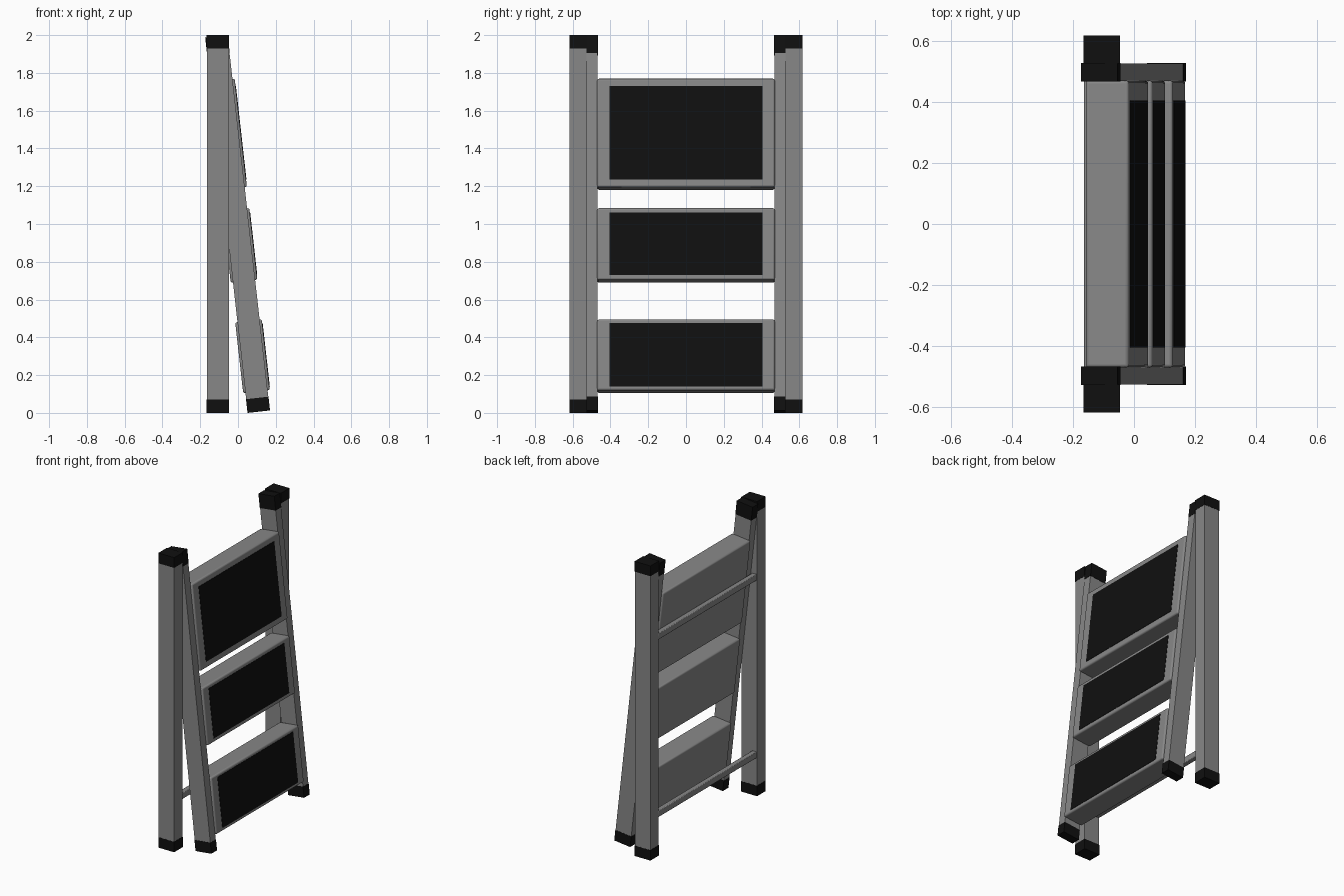
import bpy, math
from mathutils import Vector

if "Cube" in bpy.data.objects:
    bpy.data.objects.remove(bpy.data.objects["Cube"])


def material(name, v):
    m = bpy.data.materials.new(name)
    m.diffuse_color = (v, v, v, 1)
    m.use_nodes = True
    m.node_tree.nodes["Principled BSDF"].inputs["Base Color"].default_value = m.diffuse_color
    return m


dark = material("dark_rubber", 0.005)
grey = material("grey_metal", 0.245)

# Centre line of the slanted front frame
BOTTOM = Vector((0.110, 0, 0.0065))
TOP = Vector((-0.114, 0, 1.993))
AXIS = TOP - BOTTOM
LENGTH = AXIS.length
TILT = -math.atan2(-AXIS.x, AXIS.z)


def box(name, loc, size, rot=0.0, mat=grey, bevel=0.0, segs=2):
    bpy.ops.mesh.primitive_cube_add(size=1, location=loc, rotation=(0, rot, 0))
    ob = bpy.context.object
    ob.name = name
    ob.scale = size
    bpy.ops.object.transform_apply(location=False, rotation=False, scale=True)
    ob.data.materials.append(mat)
    if bevel:
        m = ob.modifiers.new("bevel", "BEVEL")
        m.width = bevel
        m.segments = segs
        bpy.ops.object.shade_smooth_by_angle(angle=math.radians(35))
    return ob


def on_frame(along, x=0.0, y=0.0):
    """Point on the slanted frame, offset by x across its face."""
    d = AXIS.normalized()
    return BOTTOM + d * along + Vector((d.z, 0, -d.x)) * x + Vector((0, y, 0))


for side, s in (("left", -1), ("right", 1)):
    # Upright rear leg with end caps
    y = s * 0.572
    box(f"rear_leg_{side}", (-0.106, y, 1.0), (0.116, 0.09, 1.86))
    box(f"rear_foot_{side}", (-0.106, y, 0.035), (0.119, 0.092, 0.07), mat=dark)
    box(f"rear_cap_{side}", (-0.106, y, 1.965), (0.119, 0.092, 0.07), mat=dark)
    # Slanted front leg with end caps
    y = s * 0.497
    foot, cap = 0.073, 0.095
    box(f"front_leg_{side}", on_frame((LENGTH - cap + foot) / 2, y=y),
        (0.118, 0.058, LENGTH - foot - cap), TILT)
    box(f"front_foot_{side}", on_frame(foot / 2, y=y),
        (0.12, 0.061, foot), TILT, dark)
    box(f"front_cap_{side}", on_frame(LENGTH - cap / 2, y=y),
        (0.12, 0.061, cap), TILT, dark)

# Folded step panels with dark tread pads: centre height, panel length, pad length
for i, (z, panel, pad) in enumerate(((0.30, 0.377, 0.337),
                                     (0.887, 0.382, 0.332),
                                     (1.475, 0.578, 0.498)), 1):
    along = (z - BOTTOM.z) / AXIS.z * LENGTH
    box(f"step_{i}", on_frame(along), (0.142, 0.94, panel), TILT, bevel=0.01, segs=3)
    box(f"step_pad_{i}", on_frame(along, x=0.068), (0.01, 0.81, pad), TILT, dark)

# Cross bars joining the rear legs
for name, z in (("lower_cross_bar", 0.28), ("upper_cross_bar", 1.485)):
    box(name, (-0.146, 0, z), (0.034, 1.056, 0.042), bevel=0.004)
